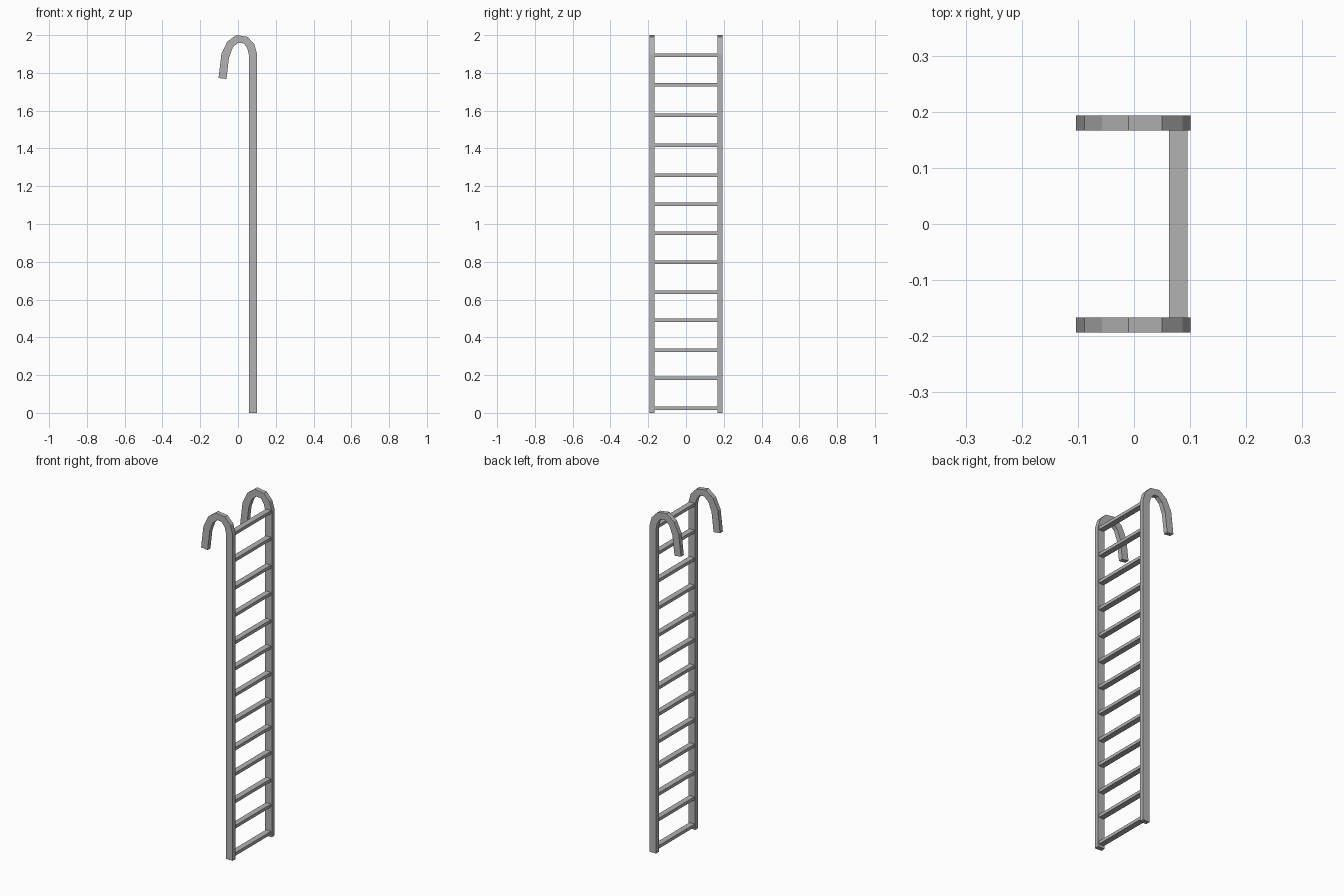
import bpy
import bmesh

cube = bpy.data.objects.get("Cube")
if cube:
    bpy.data.objects.remove(cube, do_unlink=True)

GREY = (0.45, 0.45, 0.45, 1.0)
metal = bpy.data.materials.new("grey metal")
metal.use_nodes = True
metal.diffuse_color = GREY
metal.node_tree.nodes["Principled BSDF"].inputs["Base Color"].default_value = GREY

RAIL_IN, RAIL_OUT = 0.167, 0.193

# Matching outer and inner edges of the hooked rail, from foot to hook tip
OUTER = [(0.101, 0), (0.101, 1.90), (0.086, 1.953), (0.05, 1.991),
         (-0.01, 2.0), (-0.057, 1.965), (-0.088, 1.90), (-0.103, 1.773)]
INNER = [(0.058, 0), (0.058, 1.893), (0.05, 1.928), (0.031, 1.956),
         (0.0, 1.96), (-0.028, 1.934), (-0.048, 1.88), (-0.061, 1.768)]


def add_object(name, bm):
    bmesh.ops.recalc_face_normals(bm, faces=bm.faces)
    mesh = bpy.data.meshes.new(name)
    bm.to_mesh(mesh)
    bm.free()
    mesh.materials.append(metal)
    obj = bpy.data.objects.new(name, mesh)
    bpy.context.collection.objects.link(obj)
    return obj


def add_rail(name, side):
    # Sweep a rectangular section along the paired edges
    bm = bmesh.new()
    rings = []
    for (xo, zo), (xi, zi) in zip(OUTER, INNER):
        corners = ((xo, RAIL_IN, zo), (xo, RAIL_OUT, zo),
                   (xi, RAIL_OUT, zi), (xi, RAIL_IN, zi))
        rings.append([bm.verts.new((x, side * y, z)) for x, y, z in corners])
    for a, b in zip(rings, rings[1:]):
        for i in range(4):
            j = (i + 1) % 4
            bm.faces.new((a[i], a[j], b[j], b[i]))
    bm.faces.new(rings[0])
    bm.faces.new(rings[-1])
    return add_object(name, bm)


def add_rung(name, z):
    bm = bmesh.new()
    bmesh.ops.create_cube(bm, size=1)
    bmesh.ops.scale(bm, vec=(0.033, 2 * RAIL_IN + 0.004, 0.018), verts=bm.verts)
    bmesh.ops.translate(bm, vec=(0.079, 0, z), verts=bm.verts)
    return add_object(name, bm)


# Side rails with hooks
add_rail("front_rail", -1)
add_rail("back_rail", 1)

# Rungs, slightly uneven in spacing
RUNG_HEIGHTS = [0.024, 0.183, 0.331, 0.490, 0.638, 0.797, 0.951,
                1.105, 1.258, 1.417, 1.576, 1.738, 1.894]
for n, height in enumerate(RUNG_HEIGHTS, 1):
    add_rung(f"rung_{n}", height)
